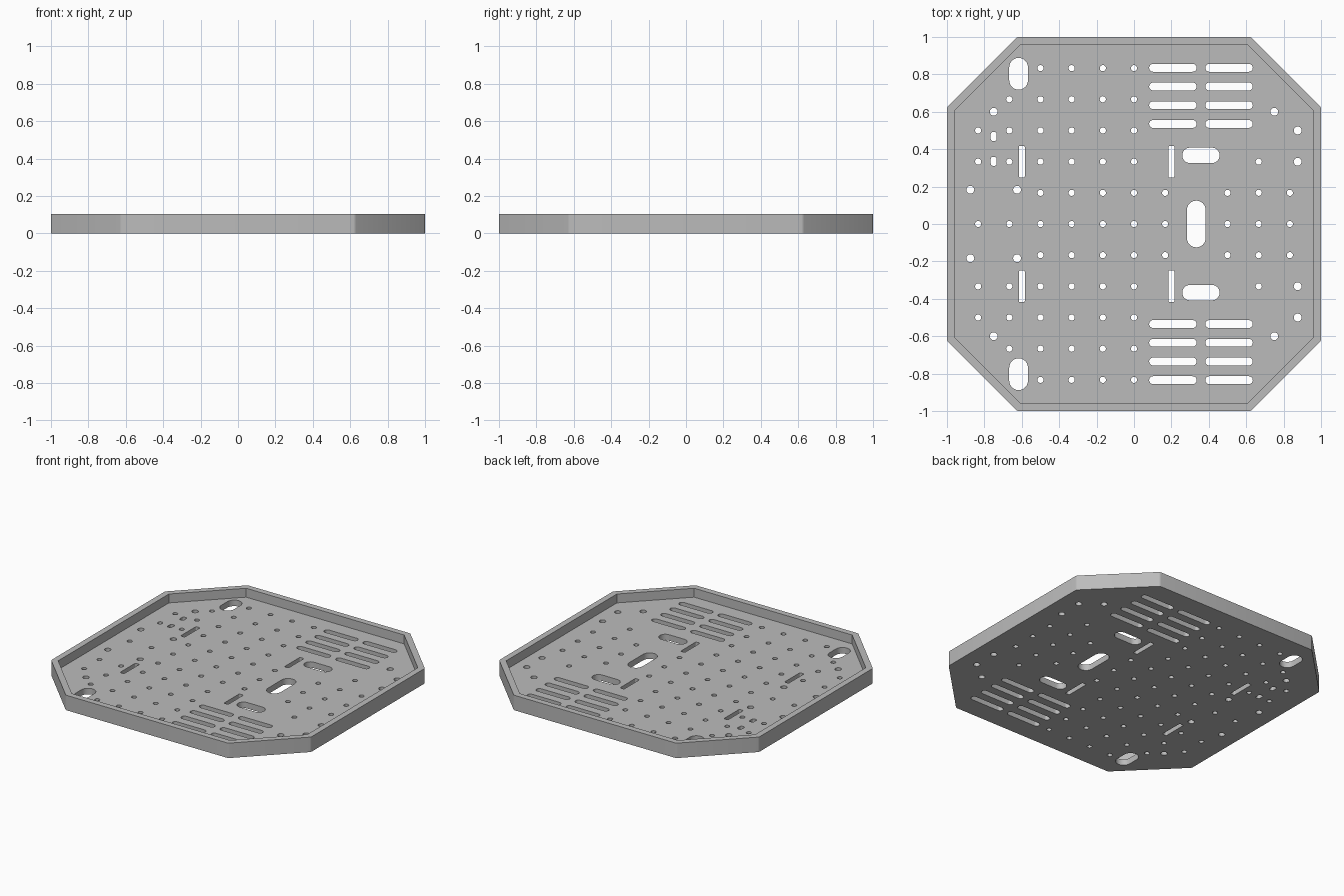
import bpy, bmesh, math
from math import pi, cos, sin

if "Cube" in bpy.data.objects:
    bpy.data.objects.remove(bpy.data.objects["Cube"], do_unlink=True)

HEIGHT, FLOOR, WALL = 0.104, 0.042, 0.042
PITCH = 1 / 6

grey = bpy.data.materials.new("plain grey")
grey.use_nodes = True
GREY = (0.5, 0.5, 0.5, 1)
grey.diffuse_color = GREY
grey.node_tree.nodes["Principled BSDF"].inputs["Base Color"].default_value = GREY


def prism(bm, outline, z0, z1):
    """Closed straight-sided solid over a counter-clockwise outline."""
    low = [bm.verts.new((x, y, z0)) for x, y in outline]
    high = [bm.verts.new((x, y, z1)) for x, y in outline]
    bm.faces.new(low[::-1])
    bm.faces.new(high)
    for i in range(len(low)):
        j = (i + 1) % len(low)
        bm.faces.new((low[i], low[j], high[j], high[i]))


def finish(bm, name):
    mesh = bpy.data.meshes.new(name)
    bm.to_mesh(mesh)
    bm.free()
    mesh.materials.append(grey)
    obj = bpy.data.objects.new(name, mesh)
    bpy.context.collection.objects.link(obj)
    return obj


def octagon(half, corner):
    quarter = [(half, -corner), (half, corner)]
    points = []
    for k in range(4):
        c, s = round(cos(k * pi / 2)), round(sin(k * pi / 2))
        points += [(x * c - y * s, x * s + y * c) for x, y in quarter]
    return points


def rounded(cx, cy, w, h, r, steps=6):
    """Rounded rectangle; a circle or a slot when r is half the width."""
    points = []
    corners = [(1, 1), (-1, 1), (-1, -1), (1, -1)]
    for k, (sx, sy) in enumerate(corners):
        for i in range(steps + 1):
            a = (k + i / steps) * pi / 2
            p = (cx + sx * (w / 2 - r) + r * cos(a), cy + sy * (h / 2 - r) + r * sin(a))
            if not points or math.dist(p, points[-1]) > 1e-5:
                points.append(p)
    if math.dist(points[0], points[-1]) < 1e-5:
        points.pop()
    return points


# Octagonal tray body with slightly softened upright corners
bm = bmesh.new()
prism(bm, octagon(1, 0.625), 0, HEIGHT)
upright = [e for e in bm.edges if abs(e.verts[0].co.z - e.verts[1].co.z) > 0.05]
bmesh.ops.bevel(bm, geom=upright, offset=0.009, segments=3, profile=0.5, affect='EDGES')
tray = finish(bm, "tray")

# Recess inside the rim
bm = bmesh.new()
prism(bm, octagon(1 - WALL, 0.608), FLOOR, HEIGHT + 0.1)
recess = finish(bm, "recess_cutter")

# Every opening through the floor
bm = bmesh.new()


def opening(x, y, w, h, r=None, mirror=True):
    r = min(w, h) / 2 if r is None else r
    for sy in ((1, -1) if mirror and y else (1,)):
        prism(bm, rounded(x, sy * y, w, h, r), -0.1, HEIGHT + 0.05)


# Small hole grid: columns in each row, counted in pitches from the centre
rows = {
    0: [-5, -4, -3, -2, -1, 0, 1, 3, 4, 5],
    1: [-3, -2, -1, 0, 1, 3, 4, 5],
    2: [-5, -4, -3, -2, -1, 0, 4],
    3: [-5, -4, -3, -2, -1, 0],
    4: [-4, -3, -2, -1, 0],
    5: [-3, -2, -1, 0],
}
for row, columns in rows.items():
    for column in columns:
        opening(column * PITCH, row * PITCH, 0.033, 0.033)

# Larger mounting holes
for x, y in [(0.875, 0.5), (0.875, 0.333), (0.75, 0.6), (-0.75, 0.6),
             (-0.875, 0.183), (-0.625, 0.183)]:
    opening(x, y, 0.042, 0.042)

# Rows of vent slots
for x in (0.208, 0.508):
    for i in range(4):
        opening(x, 0.835 - 0.1 * i, 0.254, 0.042)

# Narrow upright slots, wide cable slots and the pair on one side only
for x in (-0.6, 0.2):
    opening(x, 0.333, 0.032, 0.17, 0.008)
opening(0.358, 0.367, 0.2, 0.083)
opening(-0.617, 0.803, 0.1, 0.17)
opening(0.333, 0, 0.1, 0.25)
opening(-0.75, 0.468, 0.032, 0.048, 0.012, mirror=False)
opening(-0.75, 0.335, 0.032, 0.048, 0.012, mirror=False)
holes = finish(bm, "hole_cutter")

# Cut the tray, then remove the cutters
bpy.ops.object.select_all(action='DESELECT')
bpy.context.view_layer.objects.active = tray
tray.select_set(True)
for cutter in (recess, holes):
    cutter.hide_render = True
    mod = tray.modifiers.new(cutter.name, 'BOOLEAN')
    mod.operation, mod.solver, mod.object = 'DIFFERENCE', 'EXACT', cutter
    bpy.ops.object.modifier_apply(modifier=mod.name)
    bpy.data.objects.remove(cutter, do_unlink=True)
bpy.ops.object.shade_smooth_by_angle(angle=math.radians(30))
